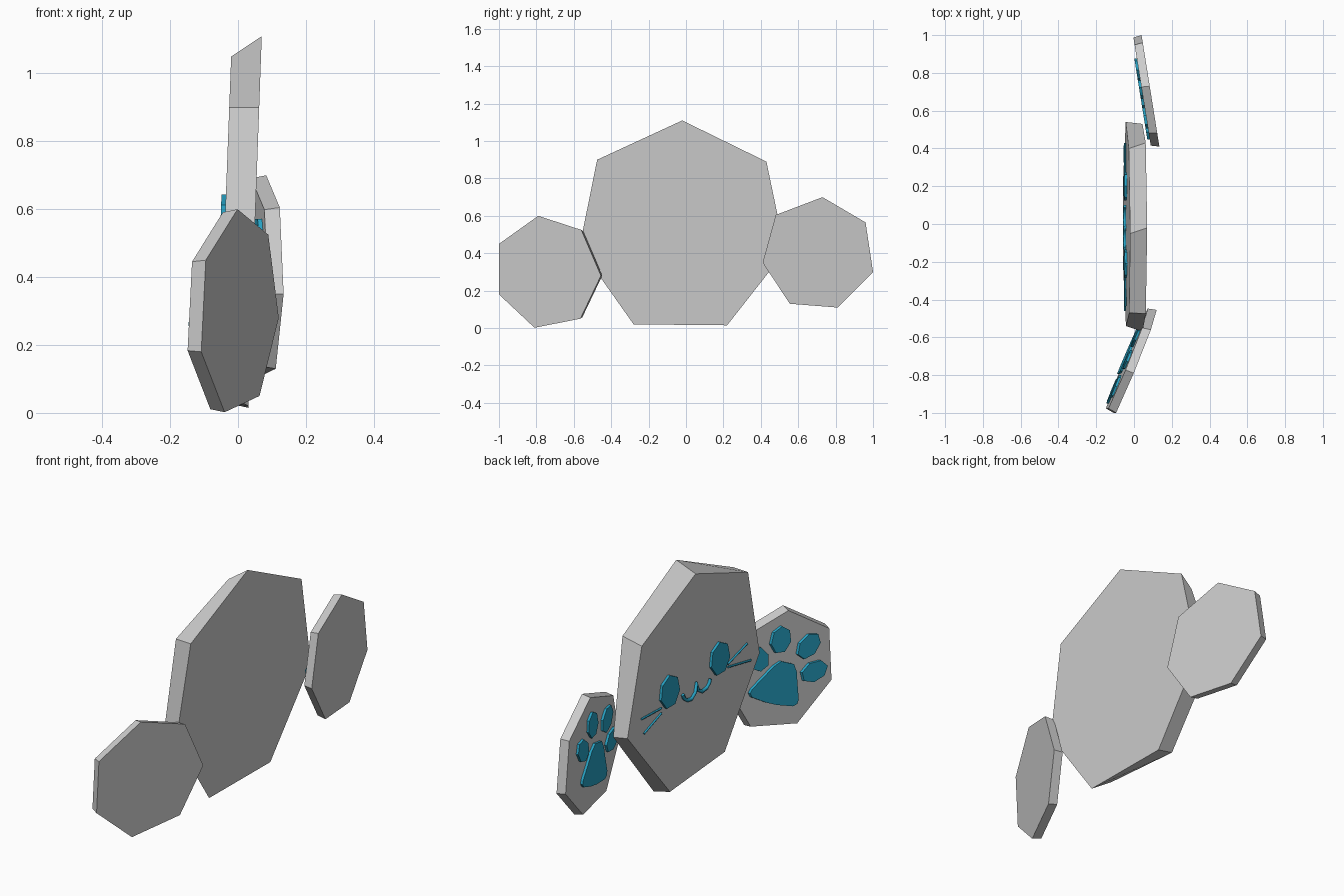
import bpy, bmesh
from math import sin, cos, radians, pi

if "Cube" in bpy.data.objects:
    bpy.data.objects.remove(bpy.data.objects["Cube"])

blue = bpy.data.materials.new("blue")
blue.diffuse_color = (0.02, 0.36, 0.55, 1)
blue.use_nodes = True
blue.node_tree.nodes["Principled BSDF"].inputs["Base Color"].default_value = blue.diffuse_color


def slab(name, back, front, back_x, front_x, mat=None):
    """Solid between two (y, z) outlines; x comes from a plane function per side."""
    bm = bmesh.new()
    a = [bm.verts.new((back_x(y, z), y, z)) for y, z in back]
    b = [bm.verts.new((front_x(y, z), y, z)) for y, z in front]
    bm.faces.new(a)
    bm.faces.new(b)
    n = len(a)
    for i in range(n):
        j = (i + 1) % n
        bm.faces.new((a[i], a[j], b[j], b[i]))
    bmesh.ops.recalc_face_normals(bm, faces=bm.faces)
    me = bpy.data.meshes.new(name)
    bm.to_mesh(me)
    bm.free()
    ob = bpy.data.objects.new(name, me)
    bpy.context.collection.objects.link(ob)
    if mat:
        me.materials.append(mat)
    return ob


def relief(name, pts, plane, height=0.013):
    """Raised blue shape on the decorated (-x) side of a plate."""
    slab(name, pts, pts, lambda y, z: plane(y, z) + 0.01,
         lambda y, z: plane(y, z) - height, blue)


def stroke(name, pts, plane, radius):
    """Thin raised line following the plate."""
    cu = bpy.data.curves.new(name, "CURVE")
    cu.dimensions = "3D"
    cu.bevel_depth = radius
    cu.bevel_resolution = 1
    cu.use_fill_caps = True
    sp = cu.splines.new("POLY")
    sp.points.add(len(pts) - 1)
    for p, (y, z) in zip(sp.points, pts):
        p.co = (plane(y, z) - 0.006, y, z, 1)
    cu.materials.append(blue)
    bpy.context.collection.objects.link(bpy.data.objects.new(name, cu))


def turn(pts, centre, angle):
    c, s = cos(angle), sin(angle)
    return [(centre[0] + u * c - v * s, centre[1] + u * s + v * c) for u, v in pts]


def oval(ru, rv, n=7):
    return [(ru * sin(2 * pi * i / n), rv * cos(2 * pi * i / n)) for i in range(n)]


# head plate
head_back = [(-.02, 1.11), (-.475, .90), (-.57, .43), (-.28, .02),
             (.22, .015), (.53, .41), (.43, .89)]
head_front = [(-.05, 1.05), (-.47, .90), (-.54, .46), (-.235, .07),
              (.215, .035), (.54, .43), (.40, .85)]
head_x = lambda y, z: -0.06 + 0.038 * z
slab("head_plate", head_back, head_front, lambda y, z: 0.03 + 0.036 * z, head_x)

# eyes
for side, centre in (("left", (.20, .545)), ("right", (-.21, .56))):
    relief(side + "_eye", turn(oval(.078, .083), centre, 0), head_x)

# mouth
stroke("mouth", [(.094, .488), (.085, .465), (.06, .446), (.025, .44), (-.008, .462),
                 (-.018, .505), (-.03, .465), (-.06, .446), (-.10, .45),
                 (-.122, .467), (-.13, .485)], head_x, 0.009)

# whiskers
for i, ends in enumerate([((.27, .485), (.43, .49)), ((.27, .46), (.415, .41)),
                          ((-.275, .505), (-.435, .55)), ((-.275, .49), (-.46, .455))]):
    stroke("whisker_%d" % (i + 1), ends, head_x, 0.005)

# paws: plates, pads and toes
half_pad = [(.035, .128), (.065, .095), (.09, .045), (.13, -.03),
            (.132, -.052), (.115, -.068), (.03, -.078)]
pad = half_pad + [(-u, v) for u, v in reversed(half_pad)]


def paw(side, outline, back_x, depth, shift, centre, tilt):
    front_x = lambda y, z: back_x(y, z) - depth
    n = len(outline)
    cy = sum(p[0] for p in outline) / n
    cz = sum(p[1] for p in outline) / n
    front = [(cy + (y - cy) * .97 + shift, cz + (z - cz) * .97) for y, z in outline]
    slab(side + "_paw", outline, front, back_x, front_x)
    relief(side + "_paw_pad", turn(pad, centre, tilt), front_x)
    for i, (deg, dist) in enumerate([(-54, .195), (-19, .24), (19, .24), (54, .195)]):
        a = tilt + radians(deg)
        toe = (centre[0] - sin(a) * dist, centre[1] + cos(a) * dist)
        relief("%s_toe_%d" % (side, i + 1), turn(oval(.052, .068), toe, a), front_x)


paw("right", [(-.79, .60), (-.56, .525), (-.455, .28), (-.565, .05),
              (-.81, .002), (-1, .18), (-1, .45)],
    lambda y, z: .2926 + .41 * y + .05 * z, .05, .016, (-.69, .22), radians(26))
paw("left", [(.73, .70), (.96, .565), (1, .30), (.81, .11),
             (.555, .13), (.41, .35), (.48, .605)],
    lambda y, z: .20 - .16 * y, .045, -.004, (.69, .31), radians(13))
